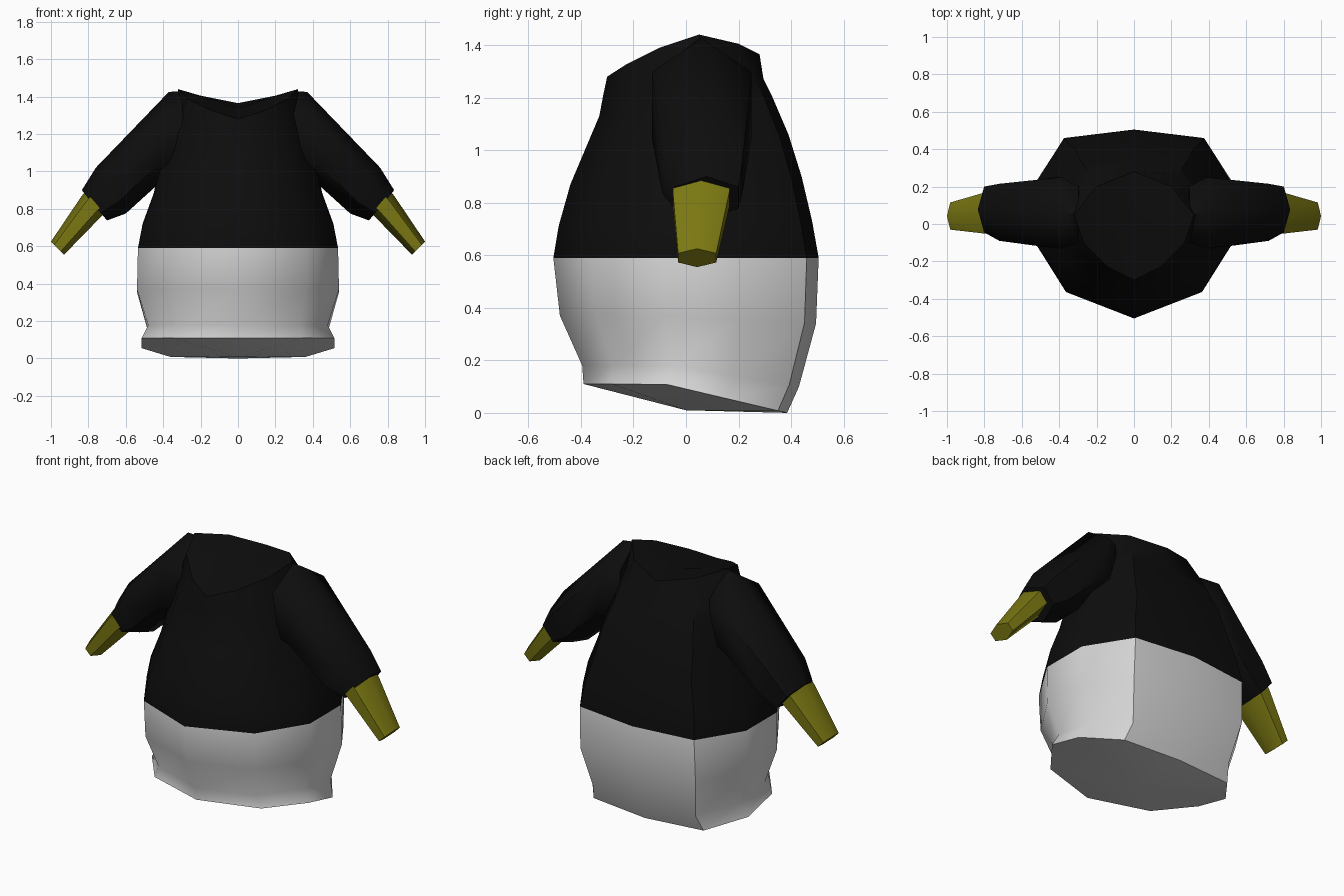
import bpy, bmesh, math
from mathutils import Vector

if "Cube" in bpy.data.objects:
    bpy.data.objects.remove(bpy.data.objects["Cube"])


def material(name, rgb):
    m = bpy.data.materials.new(name)
    m.diffuse_color = (*rgb, 1)
    m.use_nodes = True
    m.node_tree.nodes["Principled BSDF"].inputs["Base Color"].default_value = m.diffuse_color
    return m


BLACK = material("black cloth", (0.004, 0.004, 0.004))
WHITE = material("light grey cloth", (0.66, 0.66, 0.66))
YELLOW = material("olive yellow", (0.2, 0.19, 0.006))


def loft(name, rings, mats, mat_of_band=lambda i: 0, start=None, end=None, angle=45):
    """Skin closed rings; the ends close to a point when one is given, else flat."""
    bm = bmesh.new()
    vs = [[bm.verts.new(p) for p in r] for r in rings]
    n = len(vs[0])
    for i in range(len(vs) - 1):
        for k in range(n):
            j = (k + 1) % n
            f = bm.faces.new((vs[i][k], vs[i][j], vs[i + 1][j], vs[i + 1][k]))
            f.material_index = mat_of_band(i)
    for ring, tip, idx in ((vs[0], start, 0), (vs[-1], end, len(vs) - 2)):
        if tip is None:
            bm.faces.new(ring).material_index = mat_of_band(idx)
        else:
            c = bm.verts.new(tip)
            for k in range(n):
                f = bm.faces.new((ring[k], ring[(k + 1) % n], c))
                f.material_index = mat_of_band(idx)
    bmesh.ops.recalc_face_normals(bm, faces=bm.faces)
    me = bpy.data.meshes.new(name)
    bm.to_mesh(me)
    bm.free()
    for m in mats:
        me.materials.append(m)
    ob = bpy.data.objects.new(name, me)
    bpy.context.collection.objects.link(ob)
    bpy.ops.object.select_all(action='DESELECT')
    ob.select_set(True)
    bpy.context.view_layer.objects.active = ob
    bpy.ops.object.shade_smooth_by_angle(angle=math.radians(angle))
    return ob


def mirrored(half):
    """Complete a front-to-back half outline across x = 0."""
    return half + [(-x, y, z) for x, y, z in half[-2:0:-1]]


# Ten-sided body outline: (fraction of half width, fraction front to back)
OUTLINE = [(0, 0), (.68, .14), (1, .41), (1, .70), (.70, .955), (0, 1)]


def body_ring(yf, zf, yb, zb, w):
    return mirrored([(u * w, yf + (yb - yf) * t,
                      zf + (zb - zf) * max(0, (t - .4) / .6)) for u, t in OUTLINE])


# Body: front y, front z, back y, back z, half width, from hem to neck
levels = [(-.39, .11, .385, .0, .515), (-.395, .18, .43, .10, .48),
          (-.48, .37, .495, .34, .54), (-.505, .59, .505, .59, .535),
          (-.485, .71, .48, .73, .51), (-.44, .87, .44, .90, .45),
          (-.385, 1.0, .39, 1.06, .42), (-.33, 1.13, .33, 1.20, .37),
          (-.315, 1.21, .295, 1.27, .35)]
neck = mirrored([(0, -.30, 1.28), (.14, -.23, 1.325), (.27, -.10, 1.39),
                 (.32, .05, 1.44), (.20, .20, 1.405), (0, .28, 1.365)])
loft("body", [body_ring(*l) for l in levels] + [neck], [WHITE, BLACK],
     lambda i: 0 if i < 3 else 1, start=(0, 0, .01), end=(0, .02, 1.34))


def arm_ring(side, top, bottom, y0, y1):
    """Six-sided section with a corner on top."""
    t, b = Vector((top[0], 0, top[1])), Vector((bottom[0], 0, bottom[1]))
    mid, up = (t + b) / 2, (t - b) / 2
    out = []
    for k in range(6):
        a = math.radians(60 * k)
        p = mid + up * math.cos(a)
        y = (y0 + y1) / 2 + (y1 - y0) / 2 * math.sin(a) / math.sin(math.pi / 3)
        out.append((side * p.x, y, p.z))
    return out


# Sleeves and hands: top (x, z), bottom (x, z), y range
sleeve = [((.30, 1.43), (.28, .95), -.10, .20), ((.37, 1.425), (.44, .92), -.13, .25),
          ((.76, 1.02), (.60, .775), -.09, .215), ((.835, .90), (.70, .738), -.045, .20)]
hand = [((.79, .92), (.69, .80), -.05, .165), ((.835, .87), (.735, .755), -.05, .165),
        ((1.0, .625), (.93, .555), -.03, .115)]
for label, side in (("left", -1), ("right", 1)):
    loft(label + "_sleeve", [arm_ring(side, *r) for r in sleeve], [BLACK], angle=62)
    loft(label + "_hand", [arm_ring(side, *r) for r in hand], [YELLOW], angle=62)
